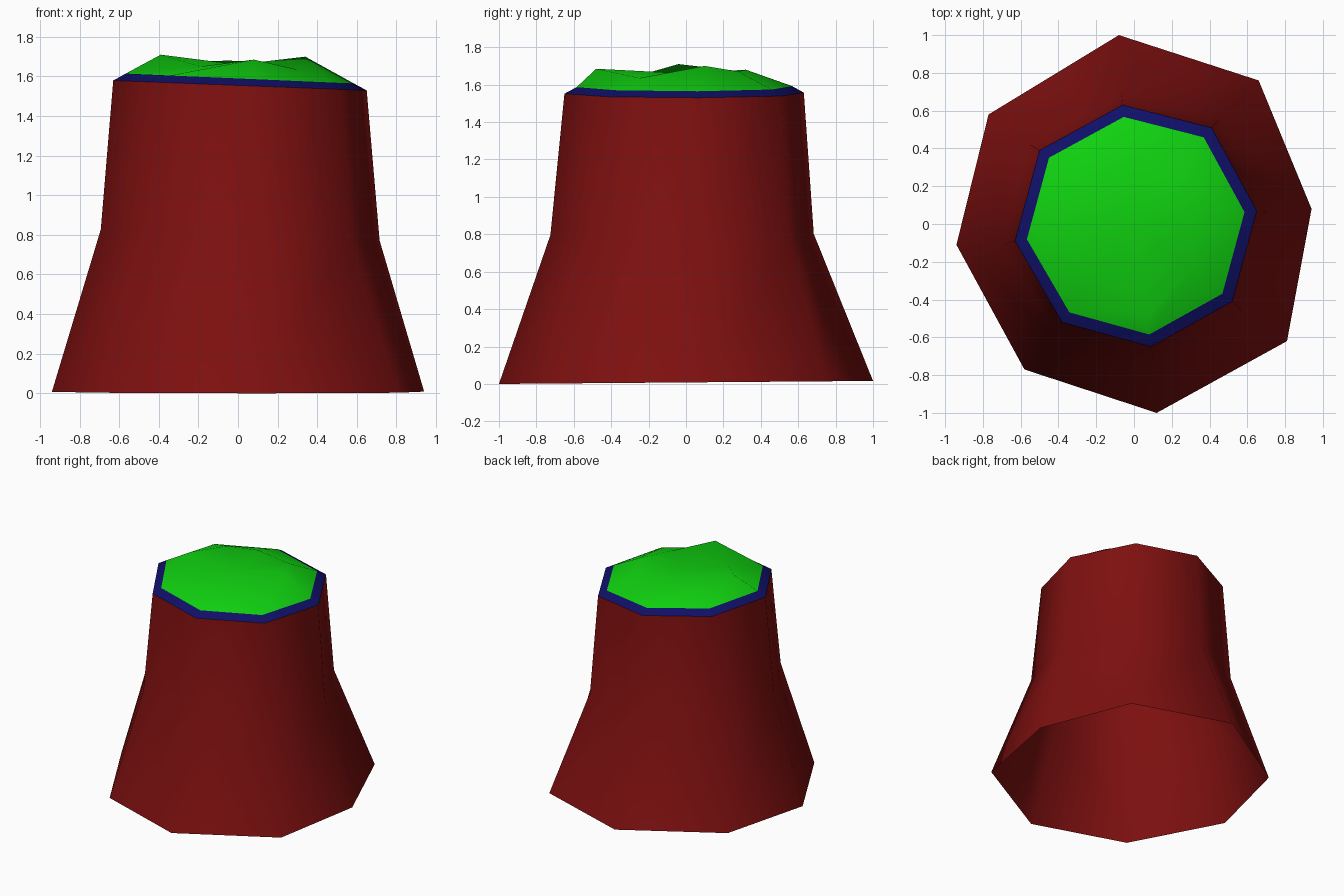
import bpy

if "Cube" in bpy.data.objects:
    bpy.data.objects.remove(bpy.data.objects["Cube"])


def material(name, colour):
    m = bpy.data.materials.new(name)
    m.diffuse_color = (*colour, 1)
    m.use_nodes = True
    m.node_tree.nodes["Principled BSDF"].inputs["Base Color"].default_value = m.diffuse_color
    return m


RED = material("dark red", (0.21, 0.005, 0.005))
BLUE = material("navy blue", (0.005, 0.005, 0.14))
GREEN = material("bright green", (0.005, 0.64, 0.005))

# Uneven octagons, read clockwise from the back
FOOT = [(-.08, 1.0), (.66, .76), (.94, .08), (.81, -.62),
        (.12, -1.0), (-.58, -.77), (-.94, -.11), (-.77, .58)]
NECK = [(-.06, .63), (.41, .51), (.65, .07), (.52, -.41),
        (.09, -.65), (-.38, -.52), (-.63, -.09), (-.50, .39)]
# Uneven bumps on the top
CROWN = [(-.05, .32, 1.68), (.25, .28, 1.67), (.34, .10, 1.70), (.30, -.25, 1.635),
         (.08, -.48, 1.685), (-.19, -.25, 1.65), (-.39, -.04, 1.71), (-.28, .26, 1.675)]

foot = [(x, y, 0.008 + 0.008 * y) for x, y in FOOT]
waist = [(1.1 * x, 1.1 * y - .01, 0.80 - 0.043 * x) for x, y in NECK]
rim = [(x, y, 1.555 - 0.039 * x) for x, y in NECK]
edge = [(.9 * x, .9 * y, z + 0.035) for x, y, z in rim]


def loft(name, rings, mats, centre=None):
    """Skin a stack of rings, one material per band; optionally fan to a centre."""
    n = len(rings[0])
    verts = [v for ring in rings for v in ring]
    faces, slots = [], []
    for r in range(len(rings) - 1):
        for i in range(n):
            j = (i + 1) % n
            faces.append((r * n + j, r * n + i, (r + 1) * n + i, (r + 1) * n + j))
            slots.append(min(r, len(mats) - 1))
    if centre:
        start = (len(rings) - 1) * n
        verts.append(centre)
        for i in range(n):
            faces.append((start + (i + 1) % n, start + i, len(verts) - 1))
            slots.append(len(mats) - 1)
    mesh = bpy.data.meshes.new(name)
    mesh.from_pydata(verts, [], faces)
    for m in mats:
        mesh.materials.append(m)
    for p, s in zip(mesh.polygons, slots):
        p.material_index = s
        p.use_smooth = True
    mesh.update()
    obj = bpy.data.objects.new(name, mesh)
    bpy.context.collection.objects.link(obj)
    return obj


# Flared wall, open underneath
loft("flared_body", [foot, waist, rim], [RED])
# Blue border and bumpy green top
loft("top_cap", [rim, edge, CROWN], [BLUE, GREEN], (0, 0, 1.66))
